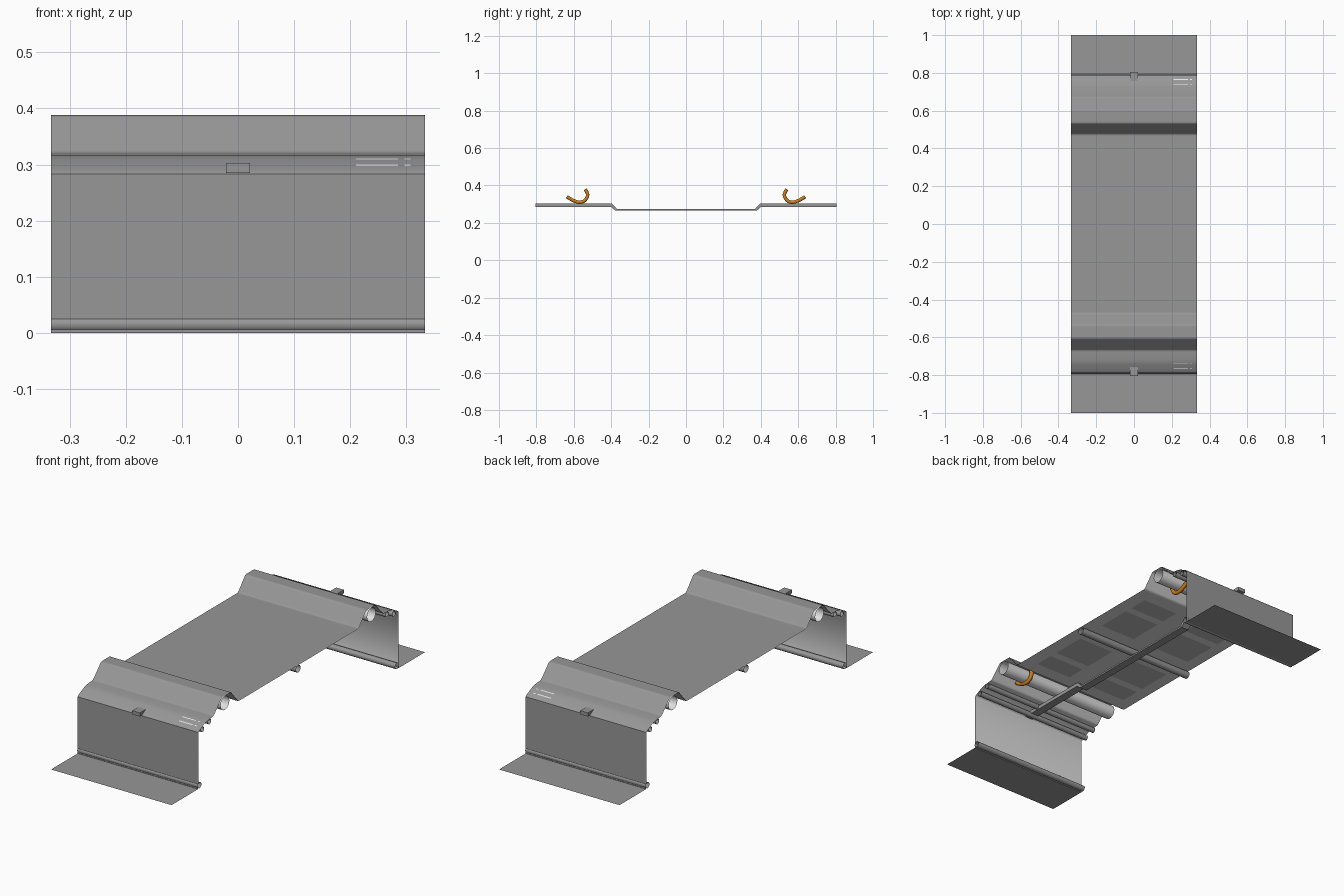
import bpy, bmesh, math
from mathutils import Vector

if "Cube" in bpy.data.objects:
    bpy.data.objects.remove(bpy.data.objects["Cube"])

W = 0.333  # half width of the fabric


def material(name, rgb):
    m = bpy.data.materials.new(name)
    m.diffuse_color = (*rgb, 1)
    m.use_nodes = True
    m.node_tree.nodes["Principled BSDF"].inputs["Base Color"].default_value = m.diffuse_color
    return m


GREY = material("fabric grey", (0.31, 0.31, 0.31))
LIGHT = material("lining light grey", (0.75, 0.75, 0.75))
MID = material("pocket grey", (0.50, 0.50, 0.50))
ORANGE = material("hook orange", (0.62, 0.21, 0.01))
WHITE = material("stitch white", (1.0, 1.0, 1.0))


def add_object(name, bm, mats, smooth=None):
    me = bpy.data.meshes.new(name)
    bm.to_mesh(me)
    bm.free()
    ob = bpy.data.objects.new(name, me)
    bpy.context.collection.objects.link(ob)
    for m in mats:
        me.materials.append(m)
    if smooth:
        bpy.ops.object.select_all(action='DESELECT')
        ob.select_set(True)
        bpy.context.view_layer.objects.active = ob
        bpy.ops.object.shade_smooth_by_angle(angle=math.radians(smooth))
    return ob


# x cuts across the sheet; columns 1 and 3 carry the white stitch marks
COLUMNS = [-W, 0.21, 0.285, 0.297, 0.308, W]
STITCH_ROWS = (0.765, 0.740, 0.538)


def sheet(name, profile, mat):
    """Sweep a (y, z) profile across x; narrow rows become white stitch marks."""
    bm = bmesh.new()
    rows = [[bm.verts.new((x, y, z)) for x in COLUMNS] for y, z in profile]
    for r0, r1 in zip(rows, rows[1:]):
        mid = (r0[0].co + r1[0].co) / 2
        narrow = (r1[0].co - r0[0].co).length < 0.0075
        stitched = narrow and any(abs(abs(mid.y) - s) < 0.0012 for s in STITCH_ROWS)
        for c in range(len(COLUMNS) - 1):
            f = bm.faces.new((r0[c], r0[c + 1], r1[c + 1], r1[c]))
            f.smooth = 0.67 < abs(mid.y) < 0.789
            f.material_index = 1 if stitched and c in (1, 3) else 0
    return add_object(name, bm, [mat, WHITE])


def soften(a, corner, b, t=0.008, steps=4):
    """Small rounded bend at a profile corner."""
    a, corner, b = Vector(a), Vector(corner), Vector(b)
    p = corner + (a - corner).normalized() * t
    q = corner + (b - corner).normalized() * t
    pts = []
    for i in range(steps + 1):
        u = i / steps
        pts.append(tuple(p * (1 - u) ** 2 + corner * 2 * u * (1 - u) + q * u * u))
    return pts


def insert_stitches(profile, width=0.0045):
    """Add a narrow row to the profile at each stitch position."""
    out = [profile[0]]
    for (y0, z0), (y1, z1) in zip(profile, profile[1:]):
        for s in STITCH_ROWS:
            if y0 < -s - width / 2 and -s + width / 2 < y1:
                for y in (-s - width / 2, -s + width / 2):
                    out.append((y, z0 + (z1 - z0) * (y - y0) / (y1 - y0)))
        out.append((y1, z1))
    return out


def mirrored(half):
    return half + [(-y, z) for y, z in reversed(half)]


# Outer fabric: floor flap, wall, rolled shoulder, raised hump, bed, then mirrored
hump = [(-0.70, 0.319), (-0.67, 0.320), (-0.605, 0.388), (-0.534, 0.388), (-0.475, 0.32), (-0.40, 0.32)]
upper = [(-0.79, 0.283), (-0.786, 0.287), (-0.778, 0.292), (-0.7695, 0.2965), (-0.7605, 0.301),
         (-0.7445, 0.3085), (-0.7355, 0.312), (-0.715, 0.317)]
for i in range(1, 5):
    upper += soften(hump[i - 1], hump[i], hump[i + 1])
upper = insert_stitches(upper)
sheet("outer_fabric", mirrored([(-1, 0), (-0.79, 0), (-0.79, 0.03)] + upper), GREY)

# Light lining just inside the outer fabric
wall_and_top = [(-0.79, 0.03)] + upper + [(-0.40, 0.32)]
inner = []
for i, p in enumerate(wall_and_top):
    a = Vector(wall_and_top[max(i - 1, 0)])
    b = Vector(wall_and_top[min(i + 1, len(wall_and_top) - 1)])
    d = (b - a).normalized()
    inner.append((p[0] + d.y * 0.0025, p[1] - d.x * 0.0025))
sheet("inner_lining", mirrored(inner), LIGHT)


def sleeve(name, y, z, r, mat, sides=24):
    """Open-ended fabric tube across the full width."""
    bm = bmesh.new()
    rings = [(bm.verts.new((-W, y + r * math.cos(t), z + r * math.sin(t))),
              bm.verts.new((W, y + r * math.cos(t), z + r * math.sin(t))))
             for t in (2 * math.pi * i / sides for i in range(sides))]
    for i in range(sides):
        (a, b), (d, c) = rings[i], rings[(i + 1) % sides]
        bm.faces.new((a, d, c, b))
    bmesh.ops.recalc_face_normals(bm, faces=bm.faces)
    return add_object(name, bm, [mat], 40)


# Fabric sleeves under the sheet at each end
for side, end in ((-1, "front"), (1, "back")):
    sleeve(end + "_hump_tube", side * 0.578, 0.349, 0.034, LIGHT, 28)
    sleeve(end + "_shoulder_tube", side * 0.755, 0.285, 0.013, GREY)
    sleeve(end + "_inner_tube", side * 0.700, 0.303, 0.013, GREY)
    sleeve(end + "_floor_hem", side * 0.779, 0.015, 0.0145, GREY)

# Middle sleeve under the bed
sleeve("middle_cross_tube", 0, 0.299, 0.018, GREY)

# Centre support bar: thicker raised ends, thin lowered middle
top = [(-0.805, 0.303), (-0.395, 0.303), (-0.37, 0.275), (0.37, 0.275), (0.395, 0.303), (0.805, 0.303)]
low = [(0.805, 0.285), (0.40, 0.285), (0.38, 0.267), (-0.38, 0.267), (-0.40, 0.285), (-0.805, 0.285)]
bm = bmesh.new()
sides = [[bm.verts.new((x, y, z)) for y, z in top + low] for x in (-0.021, 0.021)]
n = len(sides[0])
for i in range(n):
    j = (i + 1) % n
    bm.faces.new((sides[0][i], sides[0][j], sides[1][j], sides[1][i]))
for s in sides:
    for i in range(5):
        bm.faces.new((s[i], s[i + 1], s[n - 2 - i], s[n - 1 - i]))
bmesh.ops.recalc_face_normals(bm, faces=bm.faces)
add_object("centre_bar", bm, [GREY])

# Orange hooks cradling the hump tubes
path = [(0.637, 0.340), (0.610, 0.322), (0.572, 0.308), (0.541, 0.316),
        (0.524, 0.345), (0.529, 0.364), (0.539, 0.380)]
for side, end in ((-1, "front"), (1, "back")):
    cu = bpy.data.curves.new(end + "_hook", 'CURVE')
    cu.dimensions = '3D'
    cu.bevel_depth = 0.0095
    cu.bevel_resolution = 3
    cu.use_fill_caps = True
    cu.resolution_u = 6
    sp = cu.splines.new('NURBS')
    sp.points.add(len(path) - 1)
    for p, (y, z) in zip(sp.points, path):
        p.co = (0.2, side * y, z, 1)
    sp.use_endpoint_u = True
    sp.order_u = 3
    cu.materials.append(ORANGE)
    bpy.context.collection.objects.link(bpy.data.objects.new(end + "_hook", cu))

# Flat pockets on the underside of the bed
bm = bmesh.new()
for sx in (-1, 1):
    for sy in (-1, 1):
        for y, h in ((0.17, 0.09), (0.35, 0.05)):
            bm.faces.new([bm.verts.new((sx * 0.17 + dx * 0.10, sy * y + dy * h, 0.315))
                          for dx, dy in ((-1, -1), (-1, 1), (1, 1), (1, -1))])
add_object("underside_pockets", bm, [MID])
